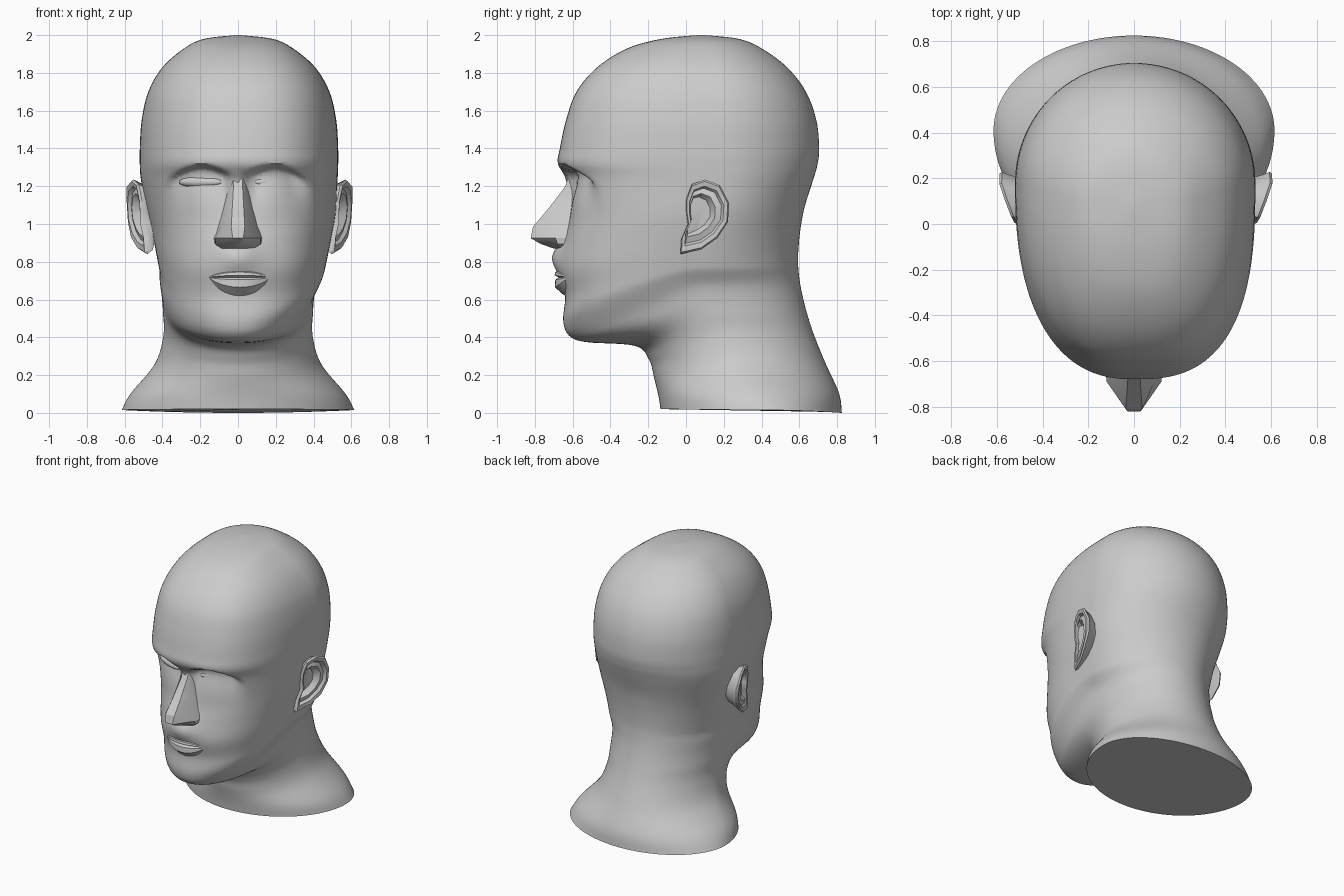
import bpy, bmesh, math

if "Cube" in bpy.data.objects:
    bpy.data.objects.remove(bpy.data.objects["Cube"], do_unlink=True)

GREY = bpy.data.materials.new("plain grey")
GREY.use_nodes = True
GREY.diffuse_color = (0.6, 0.6, 0.6, 1)
GREY.node_tree.nodes["Principled BSDF"].inputs["Base Color"].default_value = (0.6, 0.6, 0.6, 1)


def loft(name, rings, closed=True, angle=40):
    """Skin a list of point rings, cap both ends and shade."""
    bm = bmesh.new()
    rows = [[bm.verts.new(p) for p in r] for r in rings]
    n = len(rows[0])
    for a, b in zip(rows, rows[1:]):
        for j in range(n if closed else n - 1):
            k = (j + 1) % n
            bm.faces.new((a[j], a[k], b[k], b[j]))
    if closed:
        bm.faces.new(rows[0])
        bm.faces.new(rows[-1])
    bmesh.ops.recalc_face_normals(bm, faces=bm.faces)
    me = bpy.data.meshes.new(name)
    bm.to_mesh(me)
    bm.free()
    ob = bpy.data.objects.new(name, me)
    bpy.context.collection.objects.link(ob)
    me.materials.append(GREY)
    bpy.ops.object.select_all(action='DESELECT')
    ob.select_set(True)
    bpy.context.view_layer.objects.active = ob
    bpy.ops.object.shade_smooth_by_angle(angle=math.radians(angle))
    return ob


def clamp(v):
    return max(0.0, min(1.0, v))


def smooth(v):
    v = clamp(v)
    return v * v * (3 - 2 * v)


# Head and neck: tilted rings from crown to base
# front y, front z, half width, side y, side z, back y, back z
RINGS = [
    (.06, 2.0, .01, .08, 2.0, .10, 2.0),
    (-.13, 1.98, .18, .10, 1.98, .28, 1.98),
    (-.31, 1.93, .285, .12, 1.93, .40, 1.93),
    (-.47, 1.83, .40, .15, 1.83, .535, 1.83),
    (-.58, 1.70, .475, .17, 1.70, .635, 1.70),
    (-.635, 1.55, .51, .18, 1.55, .69, 1.55),
    (-.668, 1.40, .520, .18, 1.40, .705, 1.40),
    (-.678, 1.32, .520, .18, 1.31, .695, 1.31),
    (-.635, 1.23, .515, .18, 1.23, .672, 1.23),
    (-.62, 1.05, .498, .15, 1.09, .628, 1.09),
    (-.645, .90, .475, .12, .97, .607, .98),
    (-.665, .76, .456, .10, .87, .597, .89),
    (-.640, .62, .440, .09, .79, .593, .81),
    (-.650, .49, .425, .09, .725, .597, .74),
    (-.620, .41, .412, .10, .67, .605, .68),
    (-.53, .375, .403, .12, .61, .617, .62),
    (-.27, .355, .397, .16, .53, .637, .54),
    (-.195, .28, .395, .21, .41, .675, .42),
    (-.17, .19, .44, .27, .26, .74, .26),
    (-.146, .09, .57, .36, .10, .81, .105),
    (-.135, .02, .615, .41, .015, .825, 0.0),
]


def catmull(rows, steps):
    out = []
    for i in range(len(rows) - 1):
        p0, p1, p2 = rows[max(i - 1, 0)], rows[i], rows[i + 1]
        p3 = rows[min(i + 2, len(rows) - 1)]
        for s in range(steps):
            t = s / steps
            out.append([b + .5 * t * (c - a + t * (2 * a - 5 * b + 4 * c - d + t * (3 * (b - c) + d - a)))
                        for a, b, c, d in zip(p0, p1, p2, p3)])
    out.append(list(rows[-1]))
    return out


def relief(x, z):
    """Eye hollow beneath a sharp arched brow, and the swell above the mouth."""
    ax = abs(x)
    d = 1.32 - 2.6 * (ax - .19) ** 2 - z
    window = smooth((ax - .02) / .07) * smooth((.41 - ax) / .14)
    hollow = .075 * window * smooth(d / .03) * math.exp(-(max(d, 0) / .15) ** 2)
    return hollow - .05 * math.exp(-(x / .11) ** 2 - ((z - .83) / .085) ** 2)


def jaw_ease(c):
    """Front-to-side blend that is level at the side."""
    c *= 1.35 - .35 * c
    return (math.hypot(c, .15) - .15) / (math.hypot(1, .15) - .15)


def head_ring(r, cols=160):
    yf, zf, w, ys, zs, yb, zb = r
    above_jaw = smooth((zf - .38) / .2)
    p_front = 2.0 + .2 * smooth((zf - .35) / .3) + .2 * smooth((zf - .9) / .4)
    lean = .04 * above_jaw * smooth((1.3 - zf) / .4)
    pts = []
    for j in range(cols):
        a = 2 * math.pi * j / cols
        s, c = math.sin(a), math.cos(a)
        # the left half is a little fuller than the right
        p = 2.0
        if c > 0:
            p = p_front + (.32 * above_jaw if s > 0 else 0)
        side_w = w * (1 + .02 * above_jaw + lean if s > 0 else 1 - lean)
        x = math.copysign(side_w * abs(s) ** (2 / p), s)
        m = abs(c) ** (2 / p)
        if c > 0:
            y, z = ys + (yf - ys) * m, zs + (zf - zs) * jaw_ease(c)
            if y < -.25:
                y += relief(x, z)
        else:
            y, z = ys + (yb - ys) * m, zs + (zb - zs) * c * c
        pts.append((x, y, z))
    return pts


loft("head_and_neck", [head_ring(r) for r in catmull(RINGS, 6)], angle=50)

# Nose: angular sections, (z, ridge half width, ridge y, wing x, wing y, base x)
NOSE = [
    (1.26, .026, -.622, .045, -.59, .05),
    (1.20, .024, -.638, .045, -.61, .06),
    (1.09, .030, -.722, .062, -.66, .085),
    (.985, .036, -.810, .090, -.69, .115),
    (.925, .028, -.822, .120, -.69, .135),
    (.895, .018, -.770, .118, -.68, .130),
    (.870, .012, -.700, .085, -.66, .10),
]
loft("nose", [[(b, -.56, z), (a, ya, z), (r, yr, z), (-r, yr, z), (-a, ya, z), (-b, -.56, z)]
              for z, r, yr, a, ya, b in NOSE], angle=25)

# Lips: one section swept across the mouth, thinning to the corners
LIP = [(.01, .768), (-.034, .745), (-.038, .728), (-.016, .718), (-.034, .705), (-.036, .665), (.015, .62)]
lip_rings = []
for i in range(13):
    t = -1 + i / 6
    x, g = .16 * t, .08 + .92 * (1 - t * t) ** .8
    lip_rings.append([(x + .01, -.658 + 1.3 * x * x + dy * g, .718 + (z - .718) * g) for dy, z in LIP])
loft("lips", lip_rings, closed=False, angle=30)

# Ears: outline (y, z) with a rolled rim, inner ridge and forward bowl
EAR = [(0, 1.13), (.03, 1.21), (.10, 1.235), (.18, 1.205), (.228, 1.11), (.222, 1.01),
       (.165, .925), (.08, .865), (-.03, .84), (-.025, .92), (.01, 1.0), (.0, 1.07)]


def ear_loop(side, scale, sink, shift=0, flat=None):
    pts = []
    for y, z in EAR:
        y, z = .09 - shift + (y - .09) * scale, 1.06 + (z - 1.06) * scale
        x = .50 + .08 * clamp((y + .03) / .22) + .025 * clamp((z - .85) / .38) - sink
        pts.append((side * (flat or x) + .008, y, z))
    return pts


# Eyelids: shallow almond-shaped ellipsoids in the sockets
def eyelid(name, side):
    rings = []
    for i in range(1, 10):
        u = -math.cos(math.pi * i / 10)
        q = math.sqrt(1 - u * u)
        x = .20 + .115 * u
        rings.append([(side * x, -.522 + .4 * (x - .20) + .035 * q * math.cos(a),
                       1.222 + .030 * q * math.sin(a))
                      for a in (2 * math.pi * k / 10 for k in range(10))])
    loft(name, rings, angle=50)


for label, side in (("left", 1), ("right", -1)):
    loft(label + "_ear", [ear_loop(side, .72, 0, flat=.45), ear_loop(side, .9, .045),
                          ear_loop(side, 1, .012), ear_loop(side, .95, 0),
                          ear_loop(side, .80, .004), ear_loop(side, .74, .022, .005),
                          ear_loop(side, .58, .012, .015), ear_loop(side, .46, .045, .025)], angle=35)
    eyelid(label + "_eyelid", side)
